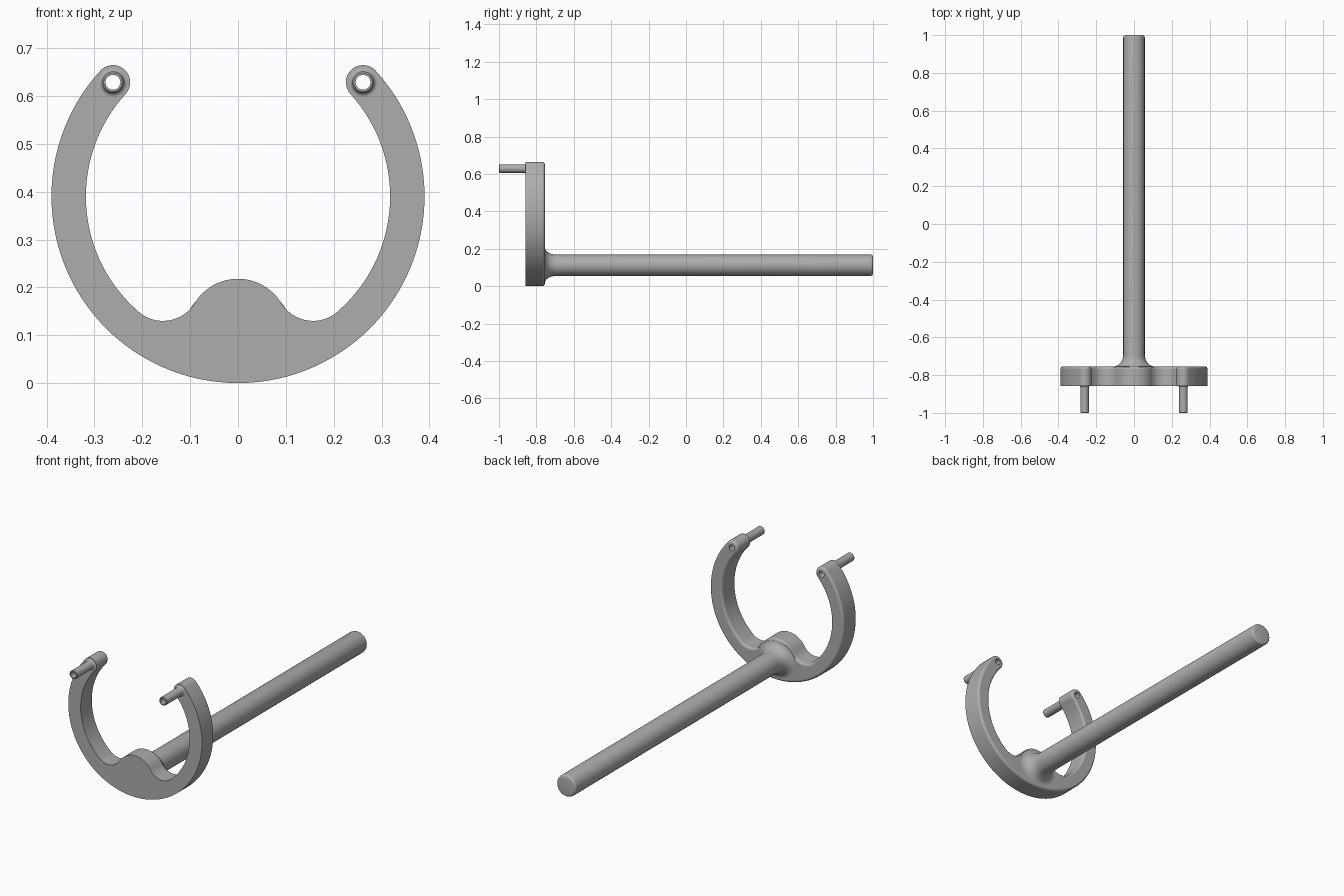
import bpy
import bmesh
from math import sin, cos, pi, radians, atan2, hypot

if "Cube" in bpy.data.objects:
    bpy.data.objects.remove(bpy.data.objects["Cube"], do_unlink=True)

grey = bpy.data.materials.new("plain grey")
grey.use_nodes = True
grey.diffuse_color = (0.42, 0.42, 0.42, 1)
grey.node_tree.nodes["Principled BSDF"].inputs["Base Color"].default_value = grey.diffuse_color

RING_R, INNER_R = 0.39, 0.318          # fork ring, centred at height RING_R
HUB_Z, HUB_R = 0.112, 0.106            # hub bump around the rod
VALLEY_X, VALLEY_Z, VALLEY_R = 0.157, 0.208, 0.078
FRONT, BACK = -0.857, -0.755
TIP_R = (RING_R - INNER_R) / 2
TIP_ANGLE = radians(42.4)
MID_R = INNER_R + TIP_R
PIN_X, PIN_Z = MID_R * cos(TIP_ANGLE), RING_R + MID_R * sin(TIP_ANGLE)
BORE_R = 0.0155


def finish(bm, name):
    bmesh.ops.recalc_face_normals(bm, faces=bm.faces)
    mesh = bpy.data.meshes.new(name)
    bm.to_mesh(mesh)
    bm.free()
    mesh.materials.append(grey)
    ob = bpy.data.objects.new(name, mesh)
    bpy.context.collection.objects.link(ob)
    return ob


def smooth(ob):
    bpy.ops.object.select_all(action='DESELECT')
    ob.select_set(True)
    bpy.context.view_layer.objects.active = ob
    bpy.ops.object.shade_smooth_by_angle(angle=radians(35))


def arc(cx, cz, r, a0, a1, n):
    return [(cx + r * cos(a0 + (a1 - a0) * i / n),
             cz + r * sin(a0 + (a1 - a0) * i / n)) for i in range(n + 1)]


def lathe(name, profile, x, z, closed=False, n=48):
    """Sweep (x radius, z radius, y) stations around an axis along y."""
    bm = bmesh.new()
    rings = [[bm.verts.new((x + rx * cos(2 * pi * i / n), y, z + rz * sin(2 * pi * i / n)))
              for i in range(n)] for rx, rz, y in profile]
    pairs = list(zip(rings, rings[1:]))
    if closed:
        pairs.append((rings[-1], rings[0]))
    else:
        bm.faces.new(rings[0])
        bm.faces.new(rings[-1])
    for a, b in pairs:
        for i in range(n):
            j = (i + 1) % n
            bm.faces.new((a[i], a[j], b[j], b[i]))
    return finish(bm, name)


# Fork outline: right half from tangent arcs, then mirrored
inner_end = atan2(VALLEY_Z - RING_R, VALLEY_X)
hub_start = atan2(VALLEY_Z - HUB_Z, VALLEY_X)
half = arc(0, RING_R, RING_R, -pi / 2, TIP_ANGLE, 44)
half += arc(PIN_X, PIN_Z, TIP_R, TIP_ANGLE, TIP_ANGLE + pi, 20)[1:]
half += arc(0, RING_R, INNER_R, TIP_ANGLE, inner_end, 30)[1:]
half += arc(VALLEY_X, VALLEY_Z, VALLEY_R, inner_end, hub_start - pi, 16)[1:]
half += arc(0, HUB_Z, HUB_R, hub_start, pi / 2, 12)[1:]
outline = half + [(-x, z) for x, z in half[-2:0:-1]]

# Fork: extruded outline with rounded back edges
bm = bmesh.new()
face = bm.faces.new([bm.verts.new((x, FRONT, z)) for x, z in outline])
ext = bmesh.ops.extrude_face_region(bm, geom=[face], use_keep_orig=True)
moved = [g for g in ext["geom"] if isinstance(g, bmesh.types.BMVert)]
bmesh.ops.translate(bm, verts=moved, vec=(0, BACK - FRONT, 0))
back_edges = [e for e in bm.edges if all(v in moved for v in e.verts)]
bmesh.ops.bevel(bm, geom=back_edges, offset=0.013, segments=4, profile=0.5, affect='EDGES')
fork = finish(bm, "fork")

# Bores through both prong tips
for side in (-1, 1):
    cutter = lathe("bore_cutter", [(BORE_R, BORE_R, -1.1), (BORE_R, BORE_R, -0.6)],
                   side * PIN_X, PIN_Z, n=32)
    cutter.hide_render = True
    mod = fork.modifiers.new("bore", 'BOOLEAN')
    mod.operation = 'DIFFERENCE'
    mod.solver = 'EXACT'
    mod.object = cutter
    bpy.context.view_layer.objects.active = fork
    bpy.ops.object.modifier_apply(modifier=mod.name)
    bpy.data.objects.remove(cutter, do_unlink=True)
smooth(fork)
fork.modifiers.new("flat_face_normals", 'WEIGHTED_NORMAL').keep_sharp = True

# Hollow pins with a small fillet at the root
PIN_R, ROOT = 0.0225, 0.008
for side, label in ((1, "left"), (-1, "right")):
    outer = [(PIN_R - 0.003, -1.0), (PIN_R, -0.997)]
    outer += [(PIN_R + ROOT * (1 - cos(t)), FRONT - ROOT * (1 - sin(t)))
              for t in (pi / 2 * i / 5 for i in range(6))]
    outer += [(PIN_R + ROOT, FRONT + 0.002), (BORE_R, FRONT + 0.002), (BORE_R, -1.0)]
    smooth(lathe(label + "_pin", [(r, r, y) for r, y in outer],
                 side * PIN_X, PIN_Z, closed=True, n=32))

# Handle rod flaring into the hub, rounded at its far end
ROD_R, FLARE, ROUND = 0.057, 0.062, 0.012
stations = [(0.112, 0.096, BACK - 0.005)]
for i in range(9):
    t = pi / 2 * i / 8
    spread = 1 - sin(t)
    stations.append((ROD_R + 0.055 * spread, ROD_R + 0.039 * spread,
                     BACK + FLARE * (1 - cos(t))))
for i in range(5):
    t = pi / 2 * i / 4
    r = ROD_R - ROUND * (1 - cos(t))
    stations.append((r, r, 1 - ROUND + ROUND * sin(t)))
smooth(lathe("handle_rod", stations, 0, HUB_Z))
